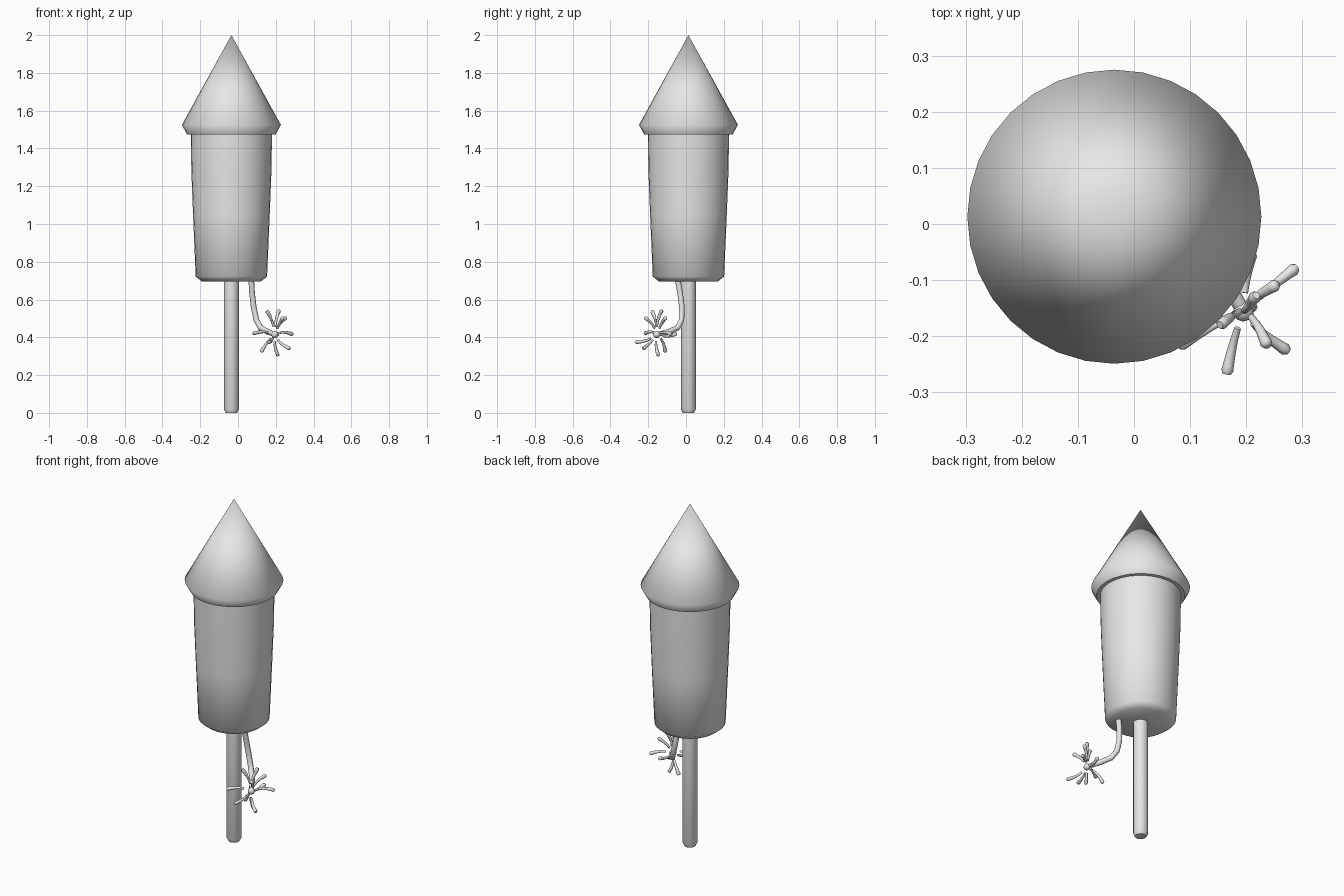
import bpy, bmesh, math
from mathutils import Vector

cube = bpy.data.objects.get("Cube")
if cube:
    bpy.data.objects.remove(cube, do_unlink=True)

AXIS = Vector((-0.035, 0.013, 0))

grey = bpy.data.materials.new("plain_grey")
grey.use_nodes = True
grey.diffuse_color = (0.8, 0.8, 0.8, 1)
grey.node_tree.nodes["Principled BSDF"].inputs["Base Color"].default_value = (0.8, 0.8, 0.8, 1)


def finish(name, bm, angle):
    bmesh.ops.recalc_face_normals(bm, faces=bm.faces)
    mesh = bpy.data.meshes.new(name)
    bm.to_mesh(mesh)
    bm.free()
    mesh.materials.append(grey)
    obj = bpy.data.objects.new(name, mesh)
    bpy.context.collection.objects.link(obj)
    bpy.ops.object.select_all(action="DESELECT")
    obj.select_set(True)
    bpy.context.view_layer.objects.active = obj
    bpy.ops.object.shade_smooth_by_angle(angle=math.radians(angle))
    return obj


def lathe(name, profile, sides, angle=50):
    """Revolve (radius, height) points around the rocket axis."""
    bm = bmesh.new()
    verts = [bm.verts.new((r, 0, z)) for r, z in profile]
    edges = [bm.edges.new(pair) for pair in zip(verts, verts[1:])]
    bmesh.ops.spin(bm, geom=verts + edges, cent=(0, 0, 0), axis=(0, 0, 1),
                   angle=math.tau, steps=sides, use_duplicate=False)
    bmesh.ops.remove_doubles(bm, verts=bm.verts, dist=0.0005)
    obj = finish(name, bm, angle)
    obj.location = AXIS
    return obj


def tube(name, points, radii, sides=8):
    """Sweep a capped ring along a path."""
    bm = bmesh.new()
    points = [Vector(p) for p in points]
    rings = []
    for i, (p, r) in enumerate(zip(points, radii)):
        along = (points[min(i + 1, len(points) - 1)] - points[max(i - 1, 0)]).normalized()
        ref = Vector((0.5, -0.6, 0.1)) if abs(along.z) > 0.9 else Vector((0, 0, 1))
        u = along.cross(ref).normalized()
        v = along.cross(u)
        rings.append([bm.verts.new(p + r * (math.cos(a) * u + math.sin(a) * v))
                      for a in (math.tau * k / sides for k in range(sides))])
    for a, b in zip(rings, rings[1:]):
        for k in range(sides):
            n = (k + 1) % sides
            bm.faces.new((a[k], a[n], b[n], b[k]))
    bm.faces.new(rings[0])
    bm.faces.new(rings[-1])
    return finish(name, bm, 60)


# Rocket: nose cone, tapered body and stick
lathe("nose_cone", [(0, 1.475), (0.235, 1.475), (0.262, 1.525), (0, 2.0)], 32, 60)
lathe("body", [(0, 0.695), (0.155, 0.695), (0.189, 0.722), (0.203, 1.05),
               (0.212, 1.28), (0.215, 1.48), (0, 1.48)], 32, 60)
lathe("stick", [(0, 0), (0.03, 0), (0.04, 0.02), (0.04, 0.72), (0, 0.72)], 16, 60)

# Curved fuse hanging from the body
core = Vector((0.195, -0.155, 0.415))
fuse_path = [(0.07, -0.045, 0.71), (0.074, -0.032, 0.64), (0.083, -0.022, 0.56),
             (0.098, -0.024, 0.49), (0.12, -0.045, 0.45), (0.155, -0.09, 0.43), core]
tube("fuse", fuse_path, [0.015] * 6 + [0.012], 10)

# Knot at the burning end
bm = bmesh.new()
bmesh.ops.create_icosphere(bm, subdivisions=2, radius=0.019)
finish("fuse_knot", bm, 60).location = core

# Drooping sparks, each flared at the tip
spark_tips = [
    (0.290, -0.077, 0.415), (0.275, -0.227, 0.340), (0.238, -0.218, 0.505),
    (0.165, -0.268, 0.375), (0.080, -0.218, 0.420), (0.210, -0.050, 0.420),
    (0.256, -0.107, 0.505), (0.218, -0.127, 0.545), (0.153, -0.180, 0.540),
    (0.212, -0.145, 0.302), (0.122, -0.110, 0.322),
]
for i, tip in enumerate(spark_tips):
    reach = Vector(tip) - core
    side = reach.cross(Vector((0.3, 0.4, 1))).normalized()
    bend = reach.cross(side).normalized() * (0.012 if i % 2 else -0.012)
    path = [core + reach * t + bend * math.sin(math.pi * t)
            for t in (0.3, 0.5, 0.7, 0.88, 0.95, 1.0)]
    tube(f"spark_{i + 1}", path, [0.006, 0.007, 0.0085, 0.010, 0.011, 0.007])
